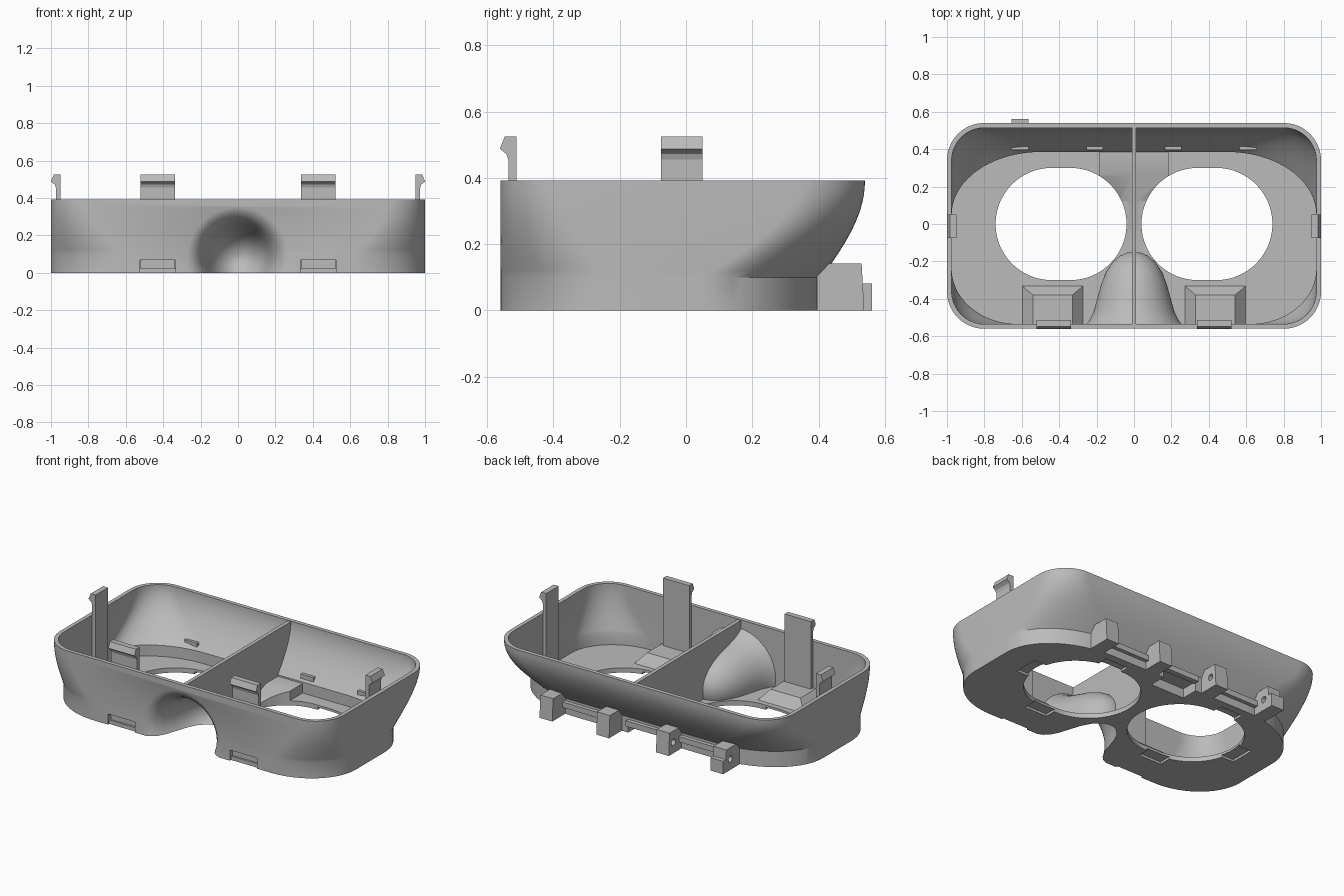
import bpy, bmesh, math
from mathutils import Vector, Matrix

if "Cube" in bpy.data.objects:
    bpy.data.objects.remove(bpy.data.objects["Cube"])

grey = bpy.data.materials.new("light_grey_plastic")
grey.use_nodes = True
COLOR = (0.5, 0.5, 0.5, 1)
grey.diffuse_color = COLOR
grey.node_tree.nodes["Principled BSDF"].inputs["Base Color"].default_value = COLOR


def finish(name, bm):
    bmesh.ops.recalc_face_normals(bm, faces=bm.faces)
    mesh = bpy.data.meshes.new(name)
    bm.to_mesh(mesh)
    bm.free()
    obj = bpy.data.objects.new(name, mesh)
    bpy.context.collection.objects.link(obj)
    mesh.materials.append(grey)
    return obj


def skin(name, rings):
    """Closed solid through a list of equal-length point rings."""
    bm = bmesh.new()
    loops = [[bm.verts.new(p) for p in ring] for ring in rings]
    n = len(loops[0])
    for a, b in zip(loops, loops[1:]):
        for i in range(n):
            j = (i + 1) % n
            bm.faces.new((a[i], a[j], b[j], b[i]))
    bm.faces.new(loops[0][::-1])
    bm.faces.new(loops[-1])
    return finish(name, bm)


def frustum(name, base, top, z0, z1):
    """Block whose base and top are (x0, x1, y0, y1) rectangles."""
    def rect(r, z):
        return [(r[0], r[2], z), (r[1], r[2], z), (r[1], r[3], z), (r[0], r[3], z)]
    return skin(name, [rect(base, z0), rect(top, z1)])


def box(name, x, y, z):
    return frustum(name, x + y, x + y, *z)


def combine(target, other, op, keep=False):
    mod = target.modifiers.new(op, 'BOOLEAN')
    mod.operation, mod.object, mod.solver = op, other, 'EXACT'
    bpy.context.view_layer.objects.active = target
    bpy.ops.object.modifier_apply(modifier=mod.name)
    if not keep:
        bpy.data.objects.remove(other)


def smooth(obj):
    bpy.ops.object.select_all(action='DESELECT')
    obj.select_set(True)
    bpy.context.view_layer.objects.active = obj
    bpy.ops.object.shade_smooth_by_angle(angle=math.radians(30))


def outline(z, inset):
    """Rounded outline that widens and tightens its corners with height."""
    s = math.sin(min(1, max(0, (z - 0.1) / 0.29)) * math.pi / 2)
    mix = lambda low, high: low + (high - low) * s - inset
    side, front, back = 1 - inset, -0.56 + inset, mix(0.41, 0.54)
    rear = (mix(0.5, 0.2), mix(0.36, 0.2))
    fore = (mix(0.38, 0.2), mix(0.32, 0.2))
    pts = []
    for q, (sx, sy, (rx, ry)) in enumerate(((1, 1, rear), (-1, 1, rear), (-1, -1, fore), (1, -1, fore))):
        cx = sx * (side - rx)
        cy = back - ry if sy > 0 else front + ry
        for k in range(19):
            a = math.pi / 2 * (q + k / 18)
            pts.append((cx + rx * math.cos(a), cy + ry * math.sin(a), z))
    return pts


def loft(name, z0, z1, inset):
    zs = [z0] + [0.1 + 0.29 * i / 14 for i in range(14)] + [z1]
    return skin(name, [outline(z, inset) for z in zs])


def bell(name, grow):
    """Nose shape turned around a front-to-back axis."""
    profile = [(-0.62, 0.29), (-0.56, 0.27), (-0.545, 0.24), (-0.52, 0.215), (-0.47, 0.19),
               (-0.4, 0.17), (-0.33, 0.15), (-0.27, 0.125), (-0.22, 0.09), (-0.19, 0.05), (-0.177, 0.008)]
    rings = []
    for i, (y, r) in enumerate(profile):
        y += grow * (i / 10) ** 2
        rings.append([((r + grow) * math.cos(a), y, 0.08 + (r + grow) * math.sin(a))
                      for a in (math.tau * k / 64 for k in range(64))])
    return skin(name, rings)


# Tray shell
body = loft("shell", 0, 0.392, 0)
combine(body, loft("cavity", 0.03, 0.45, 0.025), 'DIFFERENCE')
limit = loft("limit", 0.004, 0.388, 0.012)


def add_inside(part):
    combine(part, limit, 'INTERSECT', True)
    combine(body, part, 'UNION')


# Raised covers on the floor: front latch pads and rear ramp
for s in (-1, 1):
    c = 0.435 * s
    add_inside(frustum("pad", (c - 0.17, c + 0.17, -0.6, -0.325),
                       (c - 0.105, c + 0.105, -0.6, -0.38), 0.02, 0.095))
add_inside(frustum("ramp", (-0.185, 0.185, 0.1, 0.6), (-0.185, 0.185, 0.26, 0.6), 0.02, 0.09))

# Eye openings
for s in (-1, 1):
    ring = [(s * 0.39 + (0.05 if math.cos(a) > 0 else -0.05) + 0.3 * math.cos(a), 0.3 * math.sin(a))
            for a in (math.tau * (k + 0.5) / 72 for k in range(72))]
    combine(body, skin("eye_cut", [[(x, y, z) for x, y in ring] for z in (-0.1, 0.2)]), 'DIFFERENCE')

# Nose hood and centre divider
add_inside(bell("hood", 0.025))
add_inside(box("divider", (-0.012, 0.012), (-0.6, 0.6), (0.01, 0.5)))
combine(body, bell("nose_cut", 0), 'DIFFERENCE')

# Latch slots, underside pockets and rear slits
cuts = [((-0.12, 0.12), (0.3, 0.5), (-0.1, 0.06))]
for s in (-1, 1):
    c = 0.43 * s
    cuts += [((c - 0.095, c + 0.095), (-0.6, -0.47), (0.025, 0.068)),
             ((c - 0.095, c + 0.095), (-0.6, -0.548), (-0.1, 0.03)),
             ((c - 0.08, c + 0.08), (-0.37, -0.28), (-0.1, 0.015)),
             ((c - 0.08, c + 0.08), (0.28, 0.36), (-0.1, 0.015)),
             ((0.77 * s - 0.045, 0.77 * s + 0.045), (-0.08, 0.08), (-0.1, 0.015))]
    cuts += [((x * s - 0.04, x * s + 0.04), (0.38, 0.425), (0.125, 0.135)) for x in (0.2, 0.6)]
for cut in cuts:
    combine(body, box("cut", *cut), 'DIFFERENCE')
bpy.data.objects.remove(limit)
smooth(body)


# Snap clips standing on the inner wall
def clip(name, place, width):
    profile = [(-0.05, 0.02), (-0.05, 0.525), (-0.015, 0.525), (0, 0.488), (-0.008, 0.482),
               (-0.02, 0.472), (-0.026, 0.455), (-0.026, 0.02)]
    obj = skin(name, [[(w, -out, z) for out, z in profile] for w in (-width / 2, width / 2)])
    obj.data.transform(place)


for side, s in (("left", 1), ("right", -1)):
    clip("front_clip_" + side, Matrix.Translation((0.428 * s, -0.562, 0)), 0.185)
    clip("side_clip_" + side, Matrix.Translation((s, -0.013, 0)) @ Matrix.Rotation(s * math.pi / 2, 4, 'Z'), 0.125)

# Hinge blocks on the back
for i, x in enumerate((0.61, 0.21, -0.21, -0.61)):
    block = frustum("hinge_block_%d" % (i + 1), (x - 0.045, x + 0.045, 0.395, 0.538),
                    (x - 0.045, x + 0.045, 0.395, 0.53), 0.0, 0.142)
    if x < 0:
        hole = [(0.49 + 0.02 * math.cos(math.tau * k / 20), 0.07 + 0.02 * math.sin(math.tau * k / 20)) for k in range(20)]
        combine(block, skin("pin_cut", [[(x + d, y, z) for y, z in hole] for d in (-0.08, 0.08)]), 'DIFFERENCE')
box("hinge_stop", (-0.655, -0.565), (0.52, 0.562), (0, 0.082))

# Rails linking the hinge blocks
for name, x0, x1 in (("left", 0.25, 0.57), ("middle", -0.12, 0.12), ("right", -0.57, -0.25)):
    box("hinge_rail_" + name, (x0, x1), (0.4, 0.435), (0.05, 0.085))
